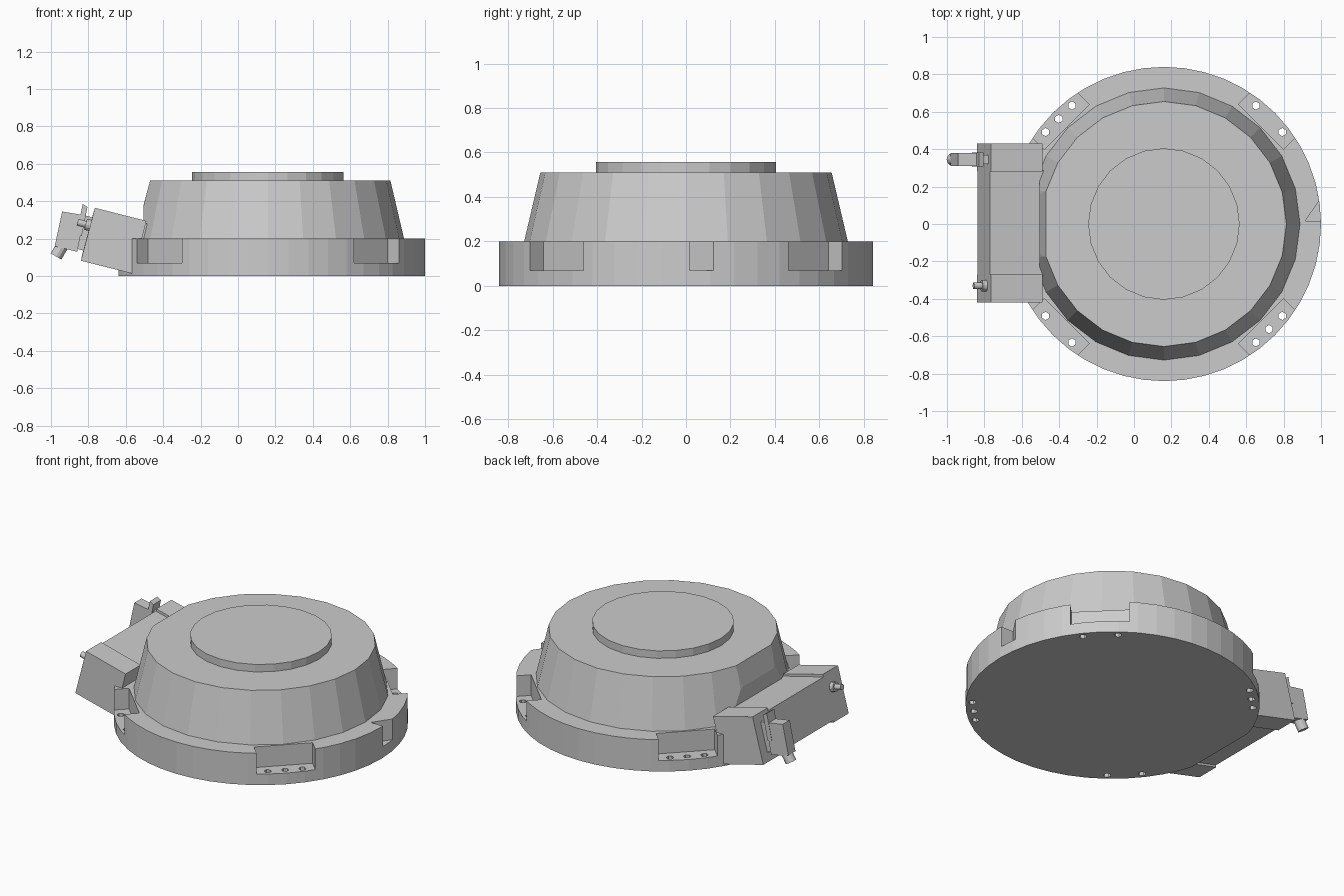
import bpy, bmesh, math
from mathutils import Vector

if "Cube" in bpy.data.objects:
    bpy.data.objects.remove(bpy.data.objects["Cube"])

CX = 0.16  # centre of the round body


def finish(name, bm):
    bmesh.ops.recalc_face_normals(bm, faces=bm.faces)
    me = bpy.data.meshes.new(name)
    bm.to_mesh(me)
    bm.free()
    ob = bpy.data.objects.new(name, me)
    bpy.context.collection.objects.link(ob)
    return ob


def frustum(name, r1, r2, z0, z1, sides, x=CX, y=0):
    bm = bmesh.new()
    bmesh.ops.create_cone(bm, cap_ends=True, segments=sides, radius1=r1, radius2=r2, depth=z1 - z0)
    bmesh.ops.translate(bm, verts=bm.verts, vec=(x, y, (z0 + z1) / 2))
    return finish(name, bm)


def prism(name, pts, direction):
    """Closed polygon of 3D points swept along a vector."""
    bm = bmesh.new()
    face = bm.faces.new([bm.verts.new(p) for p in pts])
    ext = bmesh.ops.extrude_face_region(bm, geom=[face])
    vs = [g for g in ext["geom"] if isinstance(g, bmesh.types.BMVert)]
    bmesh.ops.translate(bm, verts=vs, vec=direction)
    return finish(name, bm)


def side_prism(name, xz, y0, y1):
    return prism(name, [(x, y0, z) for x, z in xz], (0, y1 - y0, 0))


def rod(name, a, b, r, sides=12):
    a, b = Vector(a), Vector(b)
    bm = bmesh.new()
    bmesh.ops.create_cone(bm, cap_ends=True, segments=sides, radius1=r, radius2=r, depth=(b - a).length)
    bm.transform((b - a).to_track_quat('Z', 'Y').to_matrix().to_4x4())
    bmesh.ops.translate(bm, verts=bm.verts, vec=(a + b) / 2)
    return finish(name, bm)


def cut(ob, cutter):
    mod = ob.modifiers.new("cut", 'BOOLEAN')
    mod.operation = 'DIFFERENCE'
    mod.solver = 'EXACT'
    mod.object = cutter
    bpy.context.view_layer.objects.active = ob
    bpy.ops.object.modifier_apply(modifier=mod.name)
    bpy.data.objects.remove(cutter)


# base ring with one flattened side
base = frustum("base_ring", 0.84, 0.84, 0, 0.2, 48)
cut(base, side_prism("cutter", [(-0.8, -0.1), (-0.64, -0.1), (-0.64, 0.3), (-0.8, 0.3)], -1, 1))

# four mounting pockets with bolt holes
for deg, offsets in ((45, (-0.1, 0.1)), (135, (-0.1, 0, 0.1)), (225, (-0.1, 0.1)), (315, (-0.1, 0, 0.1))):
    a = math.radians(deg)
    c, s = math.cos(a), math.sin(a)

    def at(r, t, z):
        return (CX + r * c - t * s, r * s + t * c, z)

    cut(base, prism("cutter", [at(r, t, 0.07) for r, t in
                               ((0.735, -0.17), (0.95, -0.17), (0.95, 0.17), (0.735, 0.17))], (0, 0, 0.3)))
    for t in offsets:
        x, y, _ = at(0.795, t, 0)
        cut(base, frustum("cutter", 0.022, 0.022, -0.1, 0.15, 6, x, y))

# small wedge notch on the right side
cut(base, prism("cutter", [(0.915, 0.015, 0.07), (1.05, 0.015, 0.07), (1.05, 0.213, 0.07)], (0, 0, 0.3)))

# tapered housing with a flat on the connector side
body = frustum("tapered_housing", 0.73, 0.655, 0.19, 0.51, 24)
cut(body, side_prism("cutter", [(-0.8, 0.1), (-0.505, 0.1), (-0.505, 0.38), (-0.462, 0.54), (-0.8, 0.54)], -1, 1))

# round cap on top
frustum("top_cap", 0.405, 0.405, 0.505, 0.557, 24)

# tilted side box: two end blocks and a slightly recessed middle
ends = [(-0.84, 0.082), (-0.56, 0.012), (-0.49, 0.295), (-0.765, 0.365)]
middle = [(-0.838, 0.095), (-0.55, 0.024), (-0.48, 0.278), (-0.77, 0.35)]
side_prism("side_box_middle", middle, -0.28, 0.285)
side_prism("side_box_end_front", ends, -0.42, -0.27)
side_prism("side_box_end_back", ends, 0.28, 0.43)

# front pin with collar
rod("pin", (-0.77, -0.33, 0.265), (-0.858, -0.33, 0.288), 0.018)
rod("pin_collar", (-0.785, -0.33, 0.269), (-0.815, -0.33, 0.277), 0.03)

# back latch: arm, head, flap and peg
side_prism("latch_arm", [(-0.88, 0.15), (-0.80, 0.13), (-0.765, 0.31), (-0.84, 0.33)], 0.32, 0.37)
side_prism("latch_head", [(-0.98, 0.16), (-0.86, 0.13), (-0.82, 0.325), (-0.94, 0.345)], 0.31, 0.38)
side_prism("latch_flap", [(-0.865, 0.225), (-0.835, 0.215), (-0.805, 0.37), (-0.83, 0.385)], 0.308, 0.382)
rod("latch_peg", (-0.935, 0.345, 0.17), (-0.973, 0.345, 0.105), 0.033)
